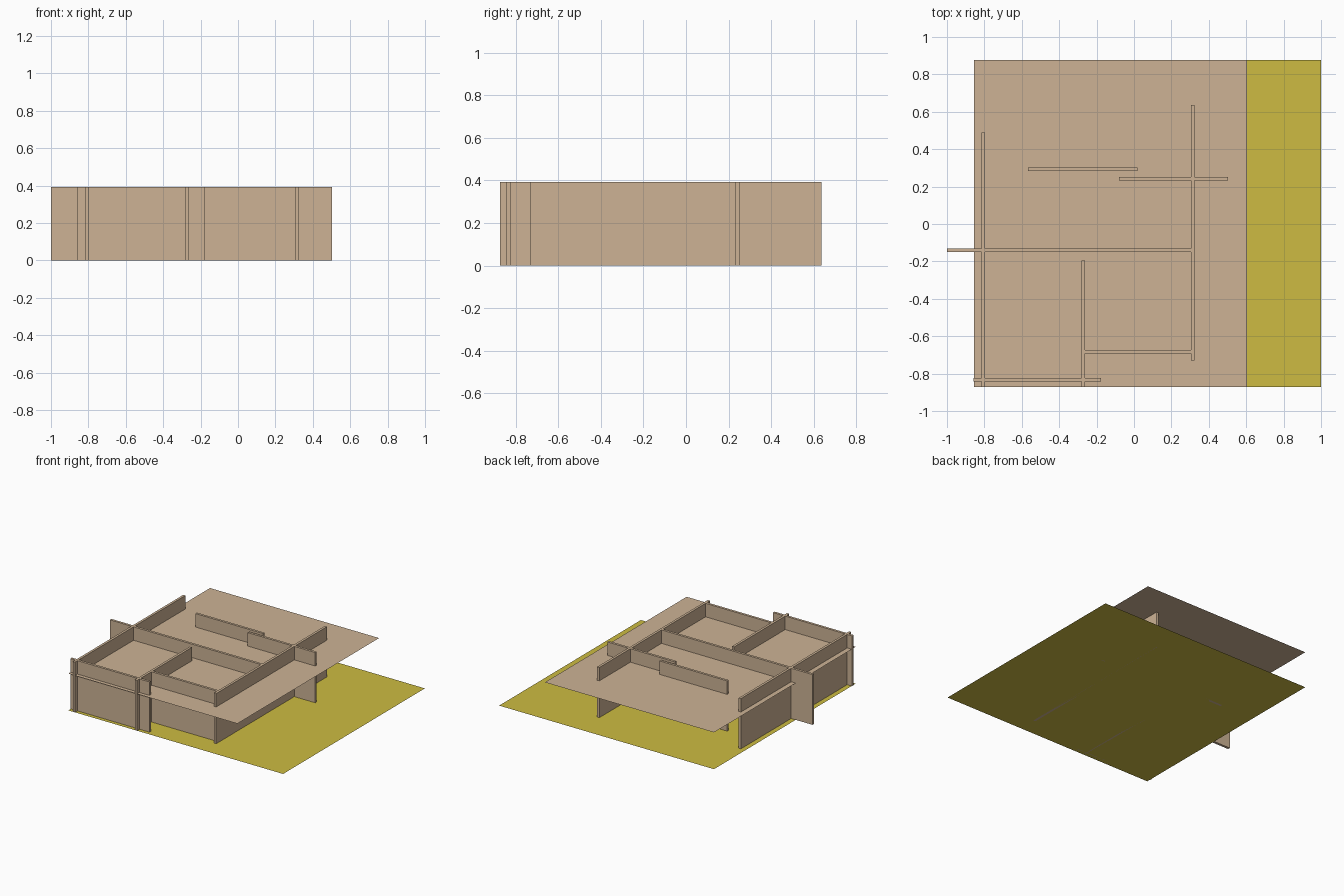
import bpy
import bmesh
from mathutils import Matrix, Vector

if "Cube" in bpy.data.objects:
    bpy.data.objects.remove(bpy.data.objects["Cube"])


def material(name, rgb):
    m = bpy.data.materials.new(name)
    m.diffuse_color = (*rgb, 1.0)
    m.use_nodes = True
    m.node_tree.nodes["Principled BSDF"].inputs["Base Color"].default_value = m.diffuse_color
    return m


TAN = material("tan card", (0.61, 0.45, 0.30))
YELLOW = material("mustard ground", (0.61, 0.50, 0.054))


def add_object(name, bm, mat):
    mesh = bpy.data.meshes.new(name)
    bm.to_mesh(mesh)
    bm.free()
    mesh.materials.append(mat)
    bpy.context.collection.objects.link(bpy.data.objects.new(name, mesh))


def sheet(name, x0, x1, y0, y1, z, mat):
    """Single flat sheet facing up."""
    bm = bmesh.new()
    bm.faces.new([bm.verts.new(p) for p in
                  ((x0, y0, z), (x1, y0, z), (x1, y1, z), (x0, y1, z))])
    add_object(name, bm, mat)


def box(name, x0, x1, y0, y1, z0, z1, mat):
    bm = bmesh.new()
    centre = Vector((x0 + x1, y0 + y1, z0 + z1)) / 2
    size = Matrix.Diagonal((x1 - x0, y1 - y0, z1 - z0, 1))
    bmesh.ops.create_cube(bm, size=1, matrix=Matrix.Translation(centre) @ size)
    add_object(name, bm, mat)


HEIGHT = 0.392
HALF = 0.0095  # half the wall thickness

# Ground sheet and raised floor sheet
sheet("ground", -0.855, 1.0, -0.872, 0.876, 0.0, YELLOW)
sheet("upper_floor", -0.855, 0.605, -0.872, 0.876, 0.287, TAN)

# Walls running front to back: x, y start, y end
for name, x, y0, y1 in (
    ("left_wall", -0.806, -0.872, 0.488),
    ("middle_wall", -0.271, -0.872, -0.194),
    ("right_wall", 0.313, -0.729, 0.635),
):
    box(name, x - HALF, x + HALF, y0, y1, 0, HEIGHT, TAN)

# Walls running left to right: y, x start, x end
for name, y, x0, x1 in (
    ("front_wall", -0.832, -0.858, -0.176),
    ("inner_front_wall", -0.684, -0.271, 0.313),
    ("cross_wall", -0.141, -1.0, 0.313),
    ("back_right_wall", 0.243, -0.080, 0.503),
    ("back_left_wall", 0.292, -0.566, 0.018),
):
    box(name, x0, x1, y - HALF, y + HALF, 0, HEIGHT, TAN)
